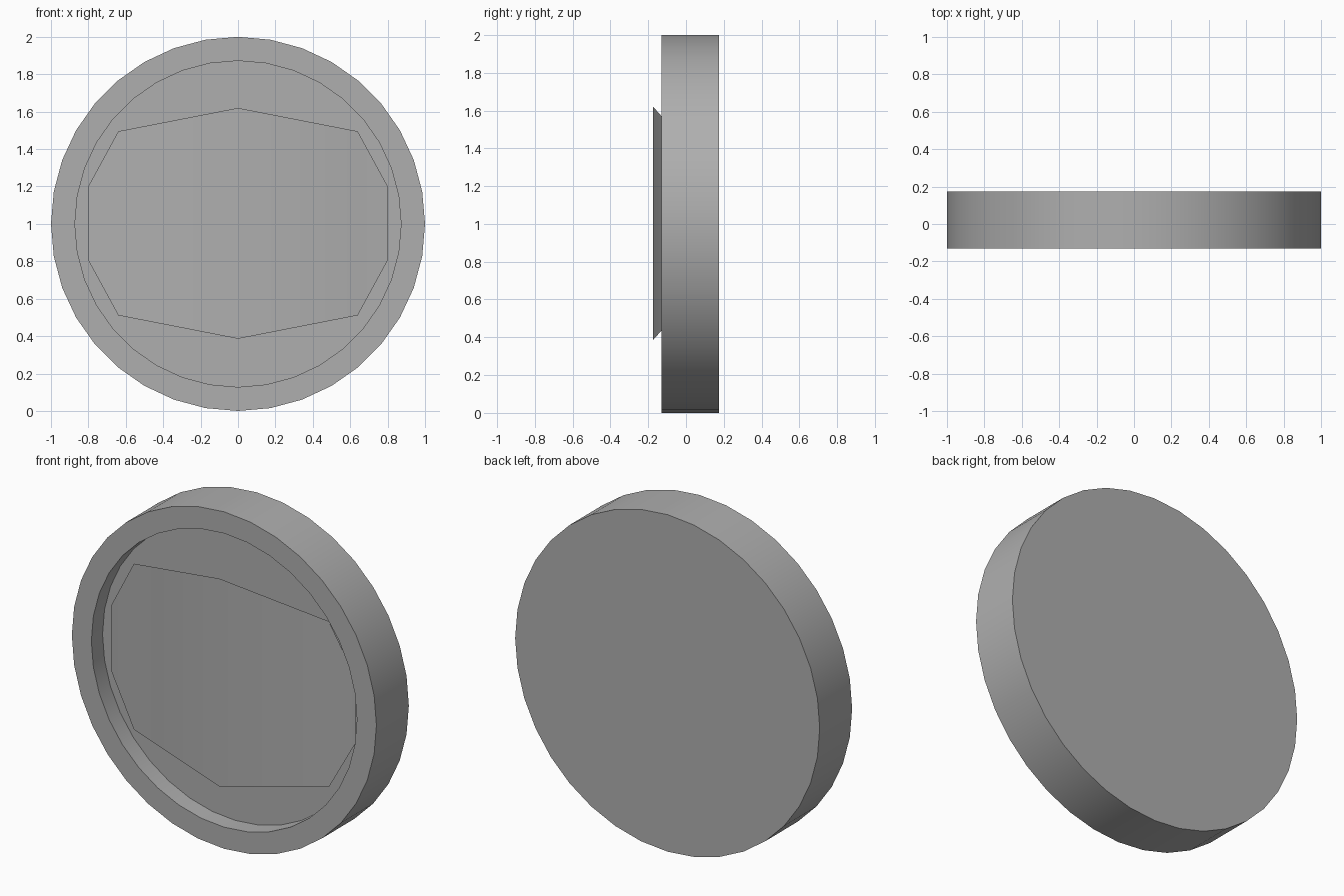
import bpy, bmesh
from math import sin, cos, pi, radians

if "Cube" in bpy.data.objects:
    bpy.data.objects.remove(bpy.data.objects["Cube"])

SIDES = 36

# Darker grey shared by both parts
grey = bpy.data.materials.new("dark_grey")
grey.diffuse_color = (0.43, 0.43, 0.43, 1)
grey.use_nodes = True
grey.node_tree.nodes["Principled BSDF"].inputs["Base Color"].default_value = grey.diffuse_color


def finish(name, bm, angle):
    mesh = bpy.data.meshes.new(name)
    bm.to_mesh(mesh)
    bm.free()
    mesh.materials.append(grey)
    obj = bpy.data.objects.new(name, mesh)
    bpy.context.collection.objects.link(obj)
    bpy.ops.object.select_all(action='DESELECT')
    obj.select_set(True)
    bpy.context.view_layer.objects.active = obj
    bpy.ops.object.shade_smooth_by_angle(angle=radians(angle))
    return obj


# Round dish: back disc, outer wall, front rim, recess wall, recess floor
bm = bmesh.new()
profile = [(1.0, 0.174), (1.0, -0.13), (0.872, -0.13), (0.872, -0.025)]
rings = [[bm.verts.new((r * sin(2 * pi * i / SIDES), y, 1 + r * cos(2 * pi * i / SIDES)))
          for i in range(SIDES)] for r, y in profile]
for a, b in zip(rings, rings[1:]):
    for i in range(SIDES):
        j = (i + 1) % SIDES
        bm.faces.new((a[i], a[j], b[j], b[i]))
bm.faces.new(rings[0])
bm.faces.new(rings[-1])
bmesh.ops.recalc_face_normals(bm, faces=bm.faces)
finish("round_dish", bm, 30)

# Thin folded face panel: columns of (x, y, half height), mirrored left to right
half = [(0.0, -0.174, 0.617), (0.64, -0.062, 0.492), (0.803, -0.043, 0.193)]
columns = [(-x, y, h) for x, y, h in reversed(half[1:])] + half
bm = bmesh.new()
pairs = [(bm.verts.new((x, y, 1.003 - h)), bm.verts.new((x, y, 1.003 + h)))
         for x, y, h in columns]
for (a0, a1), (b0, b1) in zip(pairs, pairs[1:]):
    bm.faces.new((a0, b0, b1, a1))
finish("face_panel", bm, 40)
